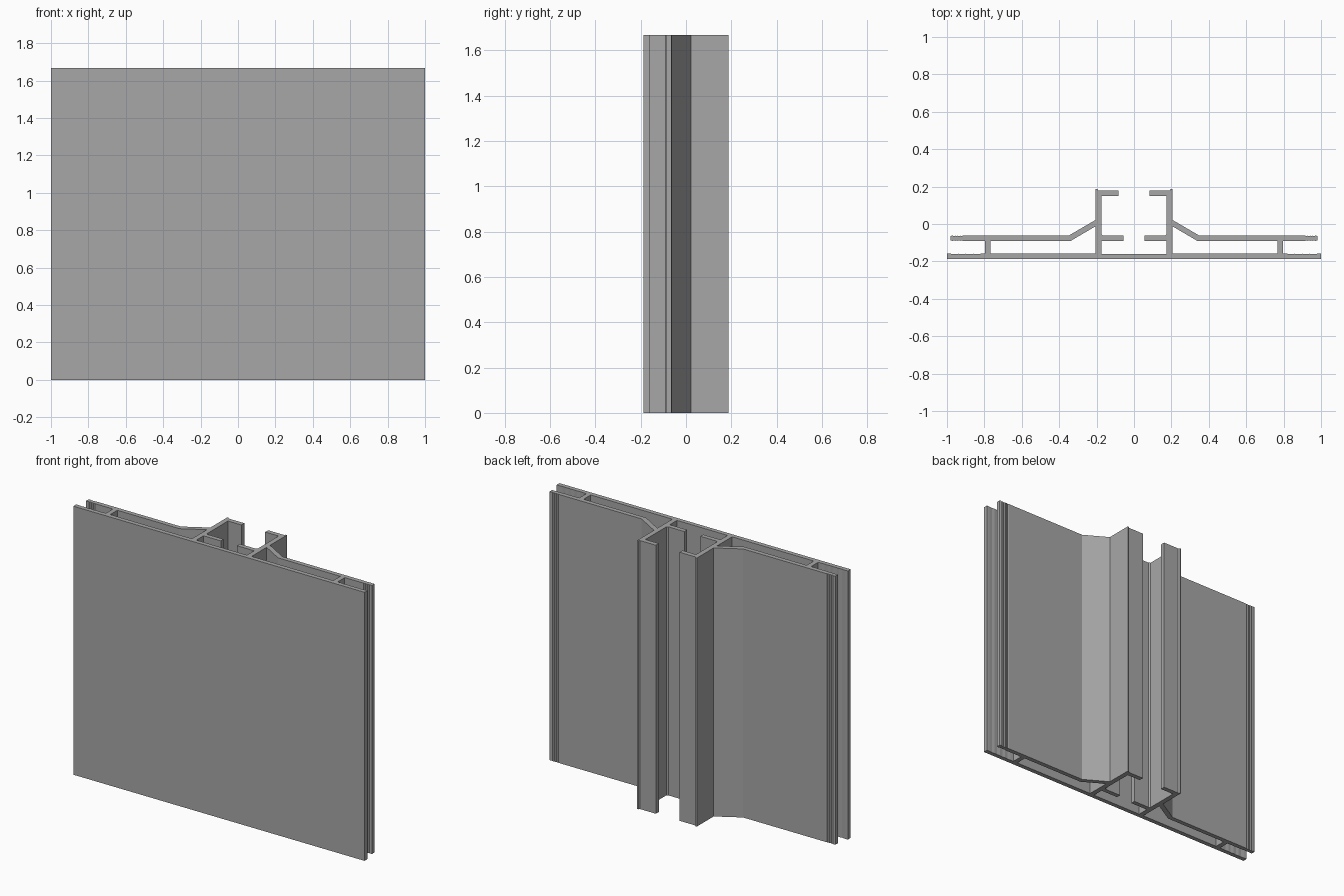
import bpy

if "Cube" in bpy.data.objects:
    bpy.data.objects.remove(bpy.data.objects["Cube"])

HEIGHT = 1.667


def teeth(x0, x1, y, depth, count):
    """Fine vee-shaped grip ridges running from x0 to x1 on level y."""
    step = (x1 - x0) / count
    pts = []
    for i in range(count):
        a = x0 + i * step
        pts += [(a, y), (a + step * 0.5, y + depth)]
    return pts + [(x1, y)]


# Right half of the outer outline, from bottom centre round to the channel floor
half = [(0, -0.187), (1.0, -0.187), (1.0, -0.159)]
half += teeth(0.98, 0.82, -0.159, -0.002, 4)                 # base plate grip
half += [(0.796, -0.159), (0.796, -0.09)]                    # web
half += teeth(0.915, 0.97, -0.09, 0.003, 4)                  # flange grip, inside
half += [(0.982, -0.088), (0.982, -0.064)]
half += teeth(0.97, 0.915, -0.062, -0.003, 4)                # flange grip, outside
half += [(0.349, -0.062), (0.205, 0.022),                    # sloped shoulder
         (0.205, 0.187), (0.197, 0.187), (0.19, 0.179),      # wall tip
         (0.082, 0.179), (0.082, 0.15), (0.174, 0.15),       # upper lip
         (0.174, -0.055), (0.165, -0.062), (0.055, -0.062),  # lower lip
         (0.055, -0.09), (0.174, -0.09), (0.174, -0.16)]
outline = half + [(-x, y) for x, y in reversed(half[1:])]

# Closed chamber between web, shoulder and wall
chamber = [(0.766, -0.159), (0.766, -0.09), (0.338, -0.09),
           (0.205, -0.012), (0.205, -0.159)]
chamber_left = [(-x, y) for x, y in chamber]

# Extruded filled section
curve = bpy.data.curves.new("extruded_profile", 'CURVE')
curve.dimensions = '2D'
curve.fill_mode = 'BOTH'
curve.extrude = HEIGHT / 2
for loop in (outline, chamber, chamber_left):
    spline = curve.splines.new('POLY')
    spline.points.add(len(loop) - 1)
    for point, (x, y) in zip(spline.points, loop):
        point.co = (x, y, 0, 1)
    spline.use_cyclic_u = True
    spline.use_smooth = False

profile = bpy.data.objects.new("extruded_profile", curve)
bpy.context.collection.objects.link(profile)
profile.location.z = HEIGHT / 2

# Dark grey metal
metal = bpy.data.materials.new("dark_grey_metal")
metal.diffuse_color = (0.39, 0.39, 0.39, 1)
metal.use_nodes = True
metal.node_tree.nodes["Principled BSDF"].inputs["Base Color"].default_value = metal.diffuse_color
curve.materials.append(metal)

# Turn the curve into a clean flat-shaded mesh
bpy.context.view_layer.objects.active = profile
profile.select_set(True)
bpy.ops.object.convert(target='MESH')
bpy.ops.object.shade_flat()
